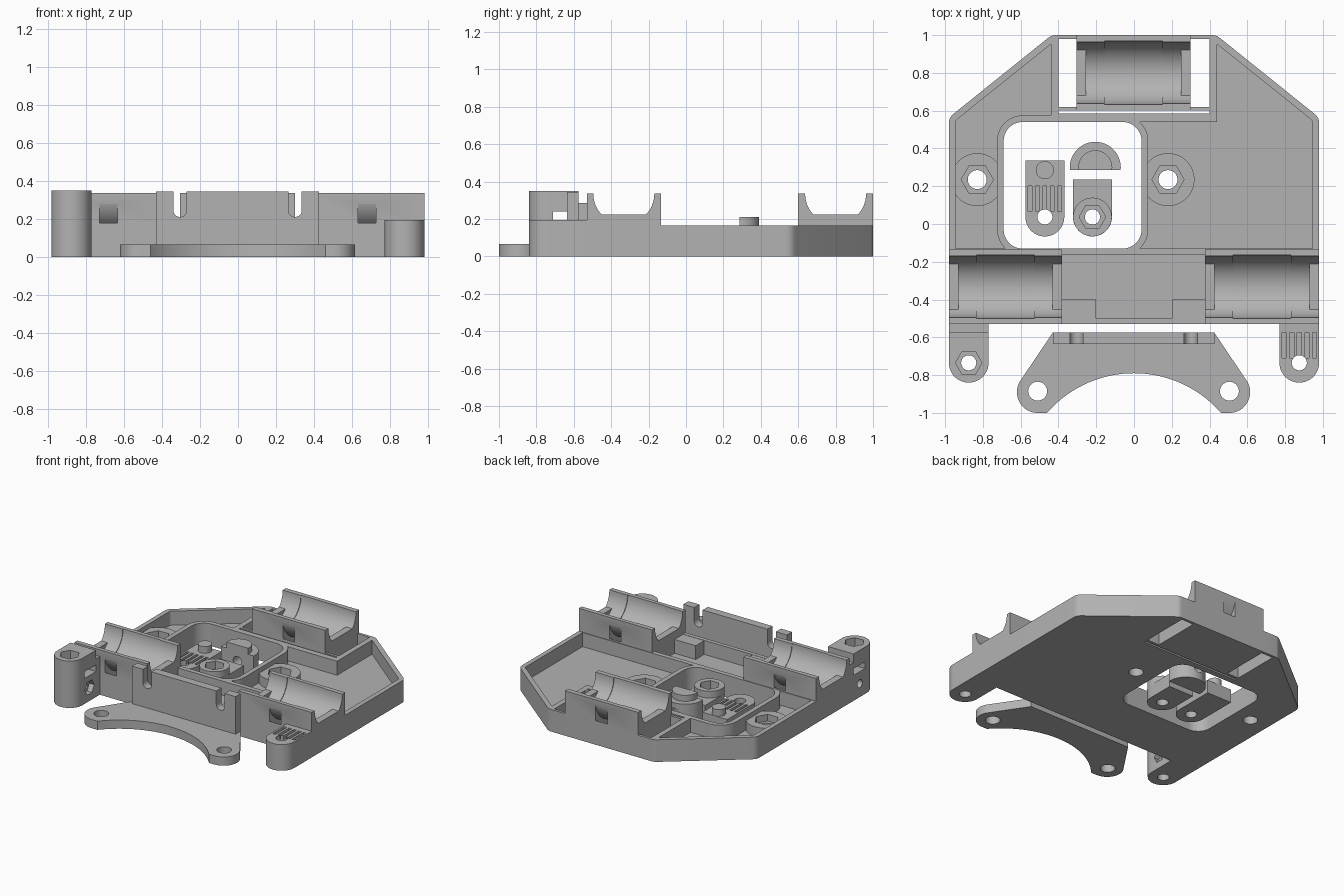
import bpy, bmesh, math
from mathutils import Vector
from mathutils.geometry import convex_hull_2d

cube = bpy.data.objects.get("Cube")
if cube:
    bpy.data.objects.remove(cube, do_unlink=True)

grey = bpy.data.materials.new("plain grey")
grey.use_nodes = True
grey.diffuse_color = (0.45, 0.45, 0.45, 1)
grey.node_tree.nodes["Principled BSDF"].inputs["Base Color"].default_value = grey.diffuse_color


def prism(name, circles, low, high, axis="Z", sides=48):
    """Extrude the hull of circles (u, v, radius) from low to high along an axis."""
    pts = []
    for u, v, r in circles:
        count = sides if r else 1
        pts += [Vector((u + r * math.cos(math.tau * i / count),
                        v + r * math.sin(math.tau * i / count))) for i in range(count)]
    outline = [pts[i] for i in convex_hull_2d(pts)]
    place = {"Z": lambda u, v, w: (u, v, w),
             "X": lambda u, v, w: (w, u, v),
             "Y": lambda u, v, w: (v, w, u)}[axis]
    bm = bmesh.new()
    rings = [[bm.verts.new(place(p.x, p.y, w)) for p in outline] for w in (low, high)]
    n = len(outline)
    bm.faces.new(rings[0][::-1])
    bm.faces.new(rings[1])
    for i in range(n):
        j = (i + 1) % n
        bm.faces.new((rings[0][i], rings[0][j], rings[1][j], rings[1][i]))
    bmesh.ops.recalc_face_normals(bm, faces=bm.faces)
    mesh = bpy.data.meshes.new(name)
    bm.to_mesh(mesh)
    bm.free()
    mesh.materials.append(grey)
    obj = bpy.data.objects.new(name, mesh)
    bpy.context.scene.collection.objects.link(obj)
    return obj


def box(x0, x1, y0, y1, z0, z1, name="box"):
    return prism(name, [(x, y, 0) for x in (x0, x1) for y in (y0, y1)], z0, z1)


def cyl(x, y, r, z0, z1, axis="Z", sides=48):
    return prism("cylinder", [(x, y, r)], z0, z1, axis, sides)


def combine(target, tool, operation):
    mod = target.modifiers.new("shape", "BOOLEAN")
    mod.operation, mod.solver, mod.object = operation, "EXACT", tool
    bpy.context.view_layer.objects.active = target
    bpy.ops.object.modifier_apply(modifier=mod.name)
    bpy.data.objects.remove(tool, do_unlink=True)


def add(target, *tools):
    for t in tools:
        combine(target, t, "UNION")


def cut(target, *tools):
    for t in tools:
        combine(target, t, "DIFFERENCE")


RIM, FLOOR, TOP = 0.165, 0.06, 0.335
corners = [(s * x, y) for s in (-1, 1) for x, y in ((0.92, 0.535), (0.415, 0.94))]

# Tray with a raised rim
tray = prism("carriage_tray", [(x, y, 0.06) for x, y in corners]
             + [(-0.98, -0.53, 0), (0.98, -0.53, 0)], 0, RIM)
cut(tray,
    prism("pocket", [(x, y, 0.025) for x, y in corners]
          + [(-0.945, -0.13, 0), (0.945, -0.13, 0)], FLOOR, 0.5),
    box(-0.5, 0.5, -0.5, -0.165, FLOOR, 0.5))

# Walls around the window and the rear bearing, screw bosses, front corner blocks
window = [(x, y) for x in (-0.59, -0.06) for y in (-0.03, 0.44)]
add(tray,
    prism("window_wall", [(x, y, 0.135) for x, y in window], 0.01, RIM),
    box(-0.44, 0.44, 0.54, 0.99, 0.01, RIM),
    box(-0.45, -0.2, -0.515, -0.4, 0.01, RIM - 0.002),
    box(0.2, 0.45, -0.515, -0.4, 0.01, RIM - 0.002))
cut(tray, prism("window", [(x, y, 0.1) for x, y in window], -0.1, 0.5))
for x in (-0.83, 0.18):
    add(tray, cyl(x, 0.235, 0.14, 0.005, 0.13))
    cut(tray, cyl(x, 0.235, 0.05, -0.1, 0.5), cyl(x, 0.235, 0.085, 0.08, 0.5, sides=6))

# Openings beside the rear bearing
cut(tray, box(-0.4, -0.305, 0.62, 0.98, -0.1, 0.5),
    box(0.3, 0.4, 0.62, 0.98, -0.1, 0.5),
    box(-0.4, 0.4, 0.585, 0.6, -0.1, 0.5))


# Bearing cradles: trough, wider middle band, tie tunnel and end stops
def cradle(x0, x1, y0, y1):
    mid, yc = (x0 + x1) / 2, (y0 + y1) / 2
    add(tray, box(x0, x1, y0, y1, 0, TOP))
    ring = cyl(yc, TOP, 0.253, mid - 0.048, mid + 0.048, "X", 64)
    cut(ring, cyl(yc, TOP, 0.205, mid - 0.2, mid + 0.2, "X", 64))
    cut(tray, cyl(yc, TOP, 0.163, x0 - 0.01, x1 + 0.01, "X", 64),
        cyl(yc, TOP, 0.168, mid - 0.153, mid + 0.153, "X", 64), ring)
    for a in (x0, x1 - 0.052):
        add(tray, box(a, a + 0.052, yc - 0.132, yc + 0.132, 0.1, 0.225))


cradle(-0.98, -0.38, -0.53, -0.135)
cradle(0.375, 0.98, -0.53, -0.135)
cradle(-0.305, 0.3, 0.6, 1.0)


# Front belt legs
def leg(x, height):
    return prism("leg", [(x, -0.735, 0.105), (x - 0.105, -0.525, 0),
                         (x + 0.105, -0.525, 0)], 0, height)


tall = leg(-0.875, 0.35)
cut(tall, cyl(-0.875, -0.735, 0.04, -0.1, 0.5),
    cyl(-0.875, -0.735, 0.07, 0.28, 0.5, sides=6),
    box(-1.1, -0.7, -0.71, -0.575, 0.19, 0.24),
    box(-1.1, -0.7, -0.575, -0.5, 0.285, 0.5),
    cyl(-0.65, 0.1, 0.03, -1.1, -0.7, "X"),
    cyl(-0.65, 0.1, 0.055, -0.81, -0.7, "X", 6))
short = leg(0.875, 0.195)
cut(short, cyl(0.875, -0.735, 0.04, -0.1, 0.5))
for i in range(5):
    x = 0.795 + 0.04 * i
    cut(short, box(x - 0.011, x + 0.011, -0.71, -0.575, 0.165, 0.5))
tall.name, short.name = "tall_belt_leg", "short_belt_leg"

# Front bracket: curved foot and slotted upright plate
bracket = prism("front_bracket", [(-0.51, -0.89, 0.11), (0.505, -0.89, 0.11),
                                  (-0.43, -0.575, 0), (0.425, -0.575, 0)], 0, 0.065)
cut(bracket, cyl(0, -1.40, 0.61, -0.1, 0.5, sides=128))
add(bracket, box(-0.43, 0.425, -0.635, -0.575, 0, 0.345))
for x in (-0.305, 0.3):
    cut(bracket, prism("slot", [(0.245, x, 0.035), (0.5, x, 0.035)], -0.7, -0.5, "Y"))
for x in (-0.51, 0.505):
    cut(bracket, cyl(x, -0.885, 0.05, -0.1, 0.5))

# Loose toothed clamp with a pin
clamp = prism("toothed_clamp", [(-0.472, 0.037, 0.103), (-0.575, 0.335, 0),
                                (-0.369, 0.335, 0)], 0, 0.1)
cut(clamp, cyl(-0.472, 0.037, 0.04, -0.1, 0.5),
    *[box(x - 0.01, x + 0.01, 0.065, 0.2, 0.07, 0.5)
      for x in (-0.55, -0.511, -0.472, -0.433, -0.394)])
add(clamp, cyl(-0.472, 0.285, 0.048, 0.05, 0.15))

# Loose nut clamp
nut = prism("nut_clamp", [(-0.22, 0.037, 0.103), (-0.323, 0.235, 0),
                          (-0.117, 0.235, 0)], 0, 0.1)
add(nut, cyl(-0.22, 0.037, 0.1025, 0.05, 0.15))
cut(nut, cyl(-0.22, 0.037, 0.04, -0.1, 0.5),
    cyl(-0.22, 0.037, 0.07, 0.09, 0.5, sides=6))

# Loose half-round tensioner
half = cyl(-0.205, 0.3, 0.135, 0, RIM)
add(half, cyl(-0.205, 0.3, 0.09, 0.1, 0.21))
cut(half, box(-0.5, 0.1, 0, 0.285, -0.1, 0.5),
    cyl(0.09, -0.205, 0.035, 0.2, 0.6, "Y"))
half.name = "half_round_tensioner"

# Crisp edges with smooth curved walls
for obj in (tray, tall, short, bracket, clamp, nut, half):
    bpy.ops.object.select_all(action="DESELECT")
    obj.select_set(True)
    bpy.context.view_layer.objects.active = obj
    bpy.ops.object.shade_smooth_by_angle(angle=math.radians(30))
